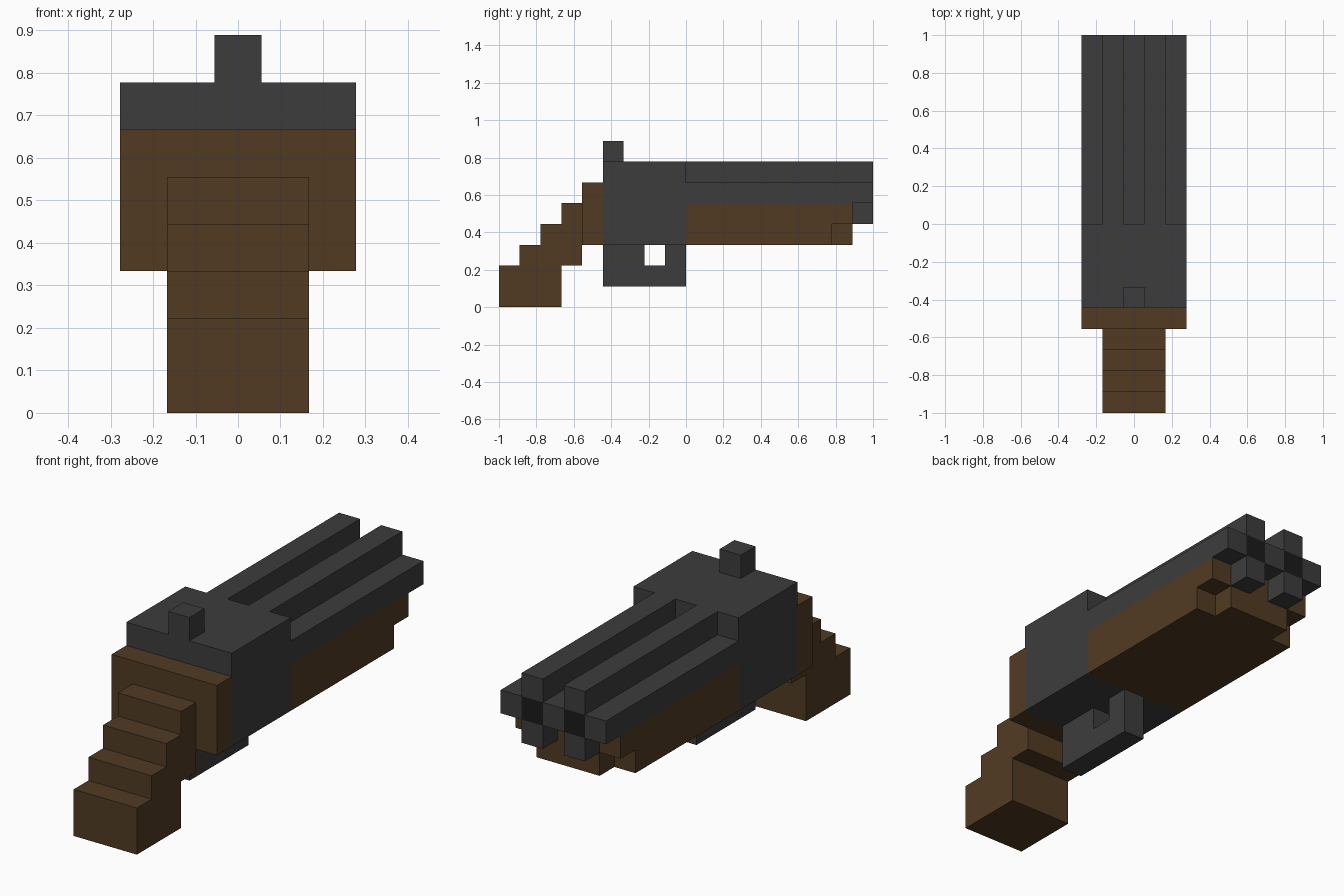
import bpy
import bmesh
from mathutils import Vector

U = 1 / 9  # edge length of one block

cube = bpy.data.objects.get("Cube")
if cube:
    bpy.data.objects.remove(cube, do_unlink=True)


def material(name, color):
    mat = bpy.data.materials.new(name)
    mat.use_nodes = True
    mat.diffuse_color = (*color, 1)
    mat.node_tree.nodes["Principled BSDF"].inputs["Base Color"].default_value = (*color, 1)
    return mat


METAL = material("dark_grey_metal", (0.046, 0.046, 0.046))
WOOD = material("brown_wood", (0.083, 0.044, 0.017))
BORE = material("black_bore", (0.011, 0.011, 0.011))


def box(name, mat, x, y, z):
    """Box spanning the (low, high) ranges, given in blocks."""
    low, high = (Vector(c) * U for c in zip(x, y, z))
    bm = bmesh.new()
    bmesh.ops.create_cube(bm, size=1)
    for v in bm.verts:
        v.co = [b if c > 0 else a for a, b, c in zip(low, high, v.co)]
    mesh = bpy.data.meshes.new(name)
    bm.to_mesh(mesh)
    bm.free()
    mesh.materials.append(mat)
    obj = bpy.data.objects.new(name, mesh)
    bpy.context.collection.objects.link(obj)
    return obj


FULL, GRIP, THIN = (-2.5, 2.5), (-1.5, 1.5), (-0.5, 0.5)

# Receiver and sight
box("receiver", METAL, FULL, (-4, 0), (3, 7))
box("sight", METAL, THIN, (-4, -3), (7, 8))

# Trigger guard with its opening
box("guard_bottom", METAL, THIN, (-4, 0), (1, 2))
box("trigger", METAL, THIN, (-4, -2), (2, 3))
box("guard_front", METAL, THIN, (-1, 0), (2, 3))

# Stepped stock
box("stock_plate", WOOD, FULL, (-5, -4), (3, 6))
for i, bottom in enumerate((0, 0, 0, 2)):
    box(f"stock_step_{i + 1}", WOOD, GRIP, (i - 9, i - 8), (bottom, i + 2))

# Forend with notched lower front corners
box("forend_upper", WOOD, FULL, (0, 8), (4, 5))
box("forend_lower", WOOD, FULL, (0, 7), (3, 4))
box("forend_tip", WOOD, GRIP, (7, 8), (3, 4))

# Twin barrels: shared walls, then ridge, bore and muzzle lug for each
for side, x in (("right", -2), ("middle", 0), ("left", 2)):
    box(f"barrel_wall_{side}", METAL, (x - 0.5, x + 0.5), (0, 9), (5, 6))
for side, x in (("right", -1), ("left", 1)):
    span = (x - 0.5, x + 0.5)
    box(f"barrel_ridge_{side}", METAL, span, (0, 9), (6, 7))
    box(f"barrel_bore_{side}", BORE, span, (0, 9), (5, 6))
    box(f"muzzle_lug_{side}", METAL, span, (8, 9), (4, 5))
